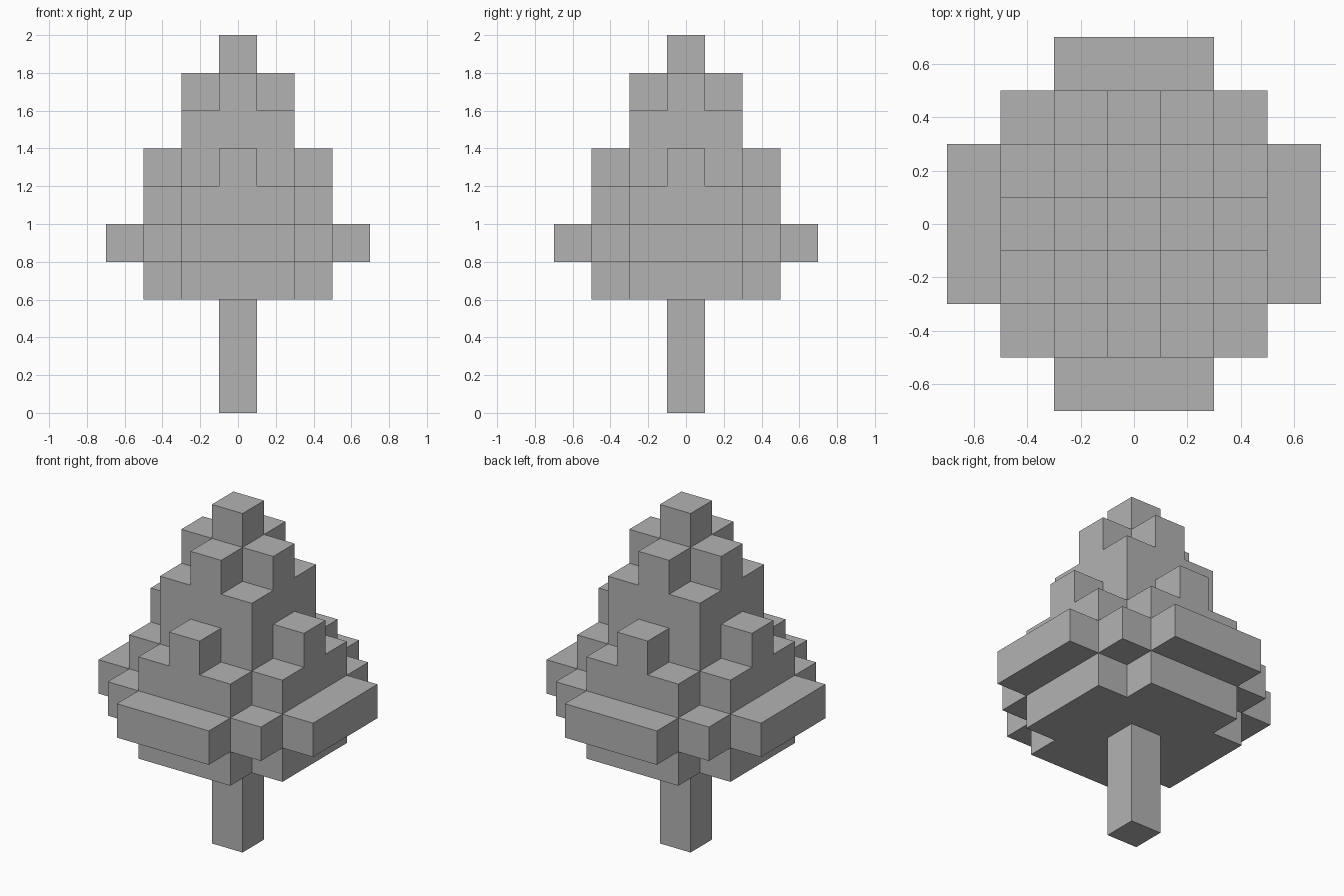
import bpy
import bmesh
from mathutils import Vector

cube = bpy.data.objects.get("Cube")
if cube:
    bpy.data.objects.remove(cube, do_unlink=True)

CELL = 0.2  # edge length of one block

grey = bpy.data.materials.new("plain grey")
grey.use_nodes = True
grey.diffuse_color = (0.45, 0.45, 0.45, 1)
bsdf = next(n for n in grey.node_tree.nodes if n.type == "BSDF_PRINCIPLED")
bsdf.inputs["Base Color"].default_value = grey.diffuse_color


def slab(half_x, half_y, level):
    """Block cells of a one-block-high slab centred on the trunk axis."""
    return {(x, y, level)
            for x in range(-half_x, half_x + 1)
            for y in range(-half_y, half_y + 1)}


def cross(long, short, level):
    """Two slabs crossing at right angles."""
    return slab(long, short, level) | slab(short, long, level)


def build_blocks(name, cells):
    """Join block cells into one flat-faced shell without inner faces."""
    bm = bmesh.new()
    for cell in cells:
        centre = Vector((cell[0], cell[1], cell[2] + 0.5))
        for axis in range(3):
            for sign in (-1, 1):
                beside = list(cell)
                beside[axis] += sign
                if tuple(beside) in cells:
                    continue
                n, u, v = Vector(), Vector(), Vector()
                n[axis] = sign / 2
                u[(axis + 1) % 3] = 0.5
                v[(axis + 2) % 3] = sign / 2
                corners = (-u - v, u - v, u + v, v - u)
                bm.faces.new([bm.verts.new((centre + n + c) * CELL)
                              for c in corners])
    bmesh.ops.remove_doubles(bm, verts=bm.verts, dist=0.001)
    bmesh.ops.dissolve_limit(bm, angle_limit=0.01,
                             verts=bm.verts, edges=bm.edges)
    bmesh.ops.recalc_face_normals(bm, faces=bm.faces)
    mesh = bpy.data.meshes.new(name)
    bm.to_mesh(mesh)
    bm.free()
    mesh.materials.append(grey)
    obj = bpy.data.objects.new(name, mesh)
    bpy.context.collection.objects.link(obj)
    return obj


# Trunk: a single column of blocks
build_blocks("trunk", {(0, 0, level) for level in range(3)})

# Foliage: stepped tiers, from the underside to the tip
foliage = cross(2, 1, 3)                    # underside
foliage |= slab(2, 2, 4) | cross(3, 1, 4)   # widest tier with long ledges
foliage |= cross(2, 1, 5)                   # lower shoulder
foliage |= slab(1, 1, 6) | cross(2, 0, 6)   # middle with single knobs
foliage |= slab(1, 1, 7)                    # upper body
foliage |= cross(1, 0, 8)                   # crown
foliage |= slab(0, 0, 9)                    # tip
build_blocks("foliage", foliage)
